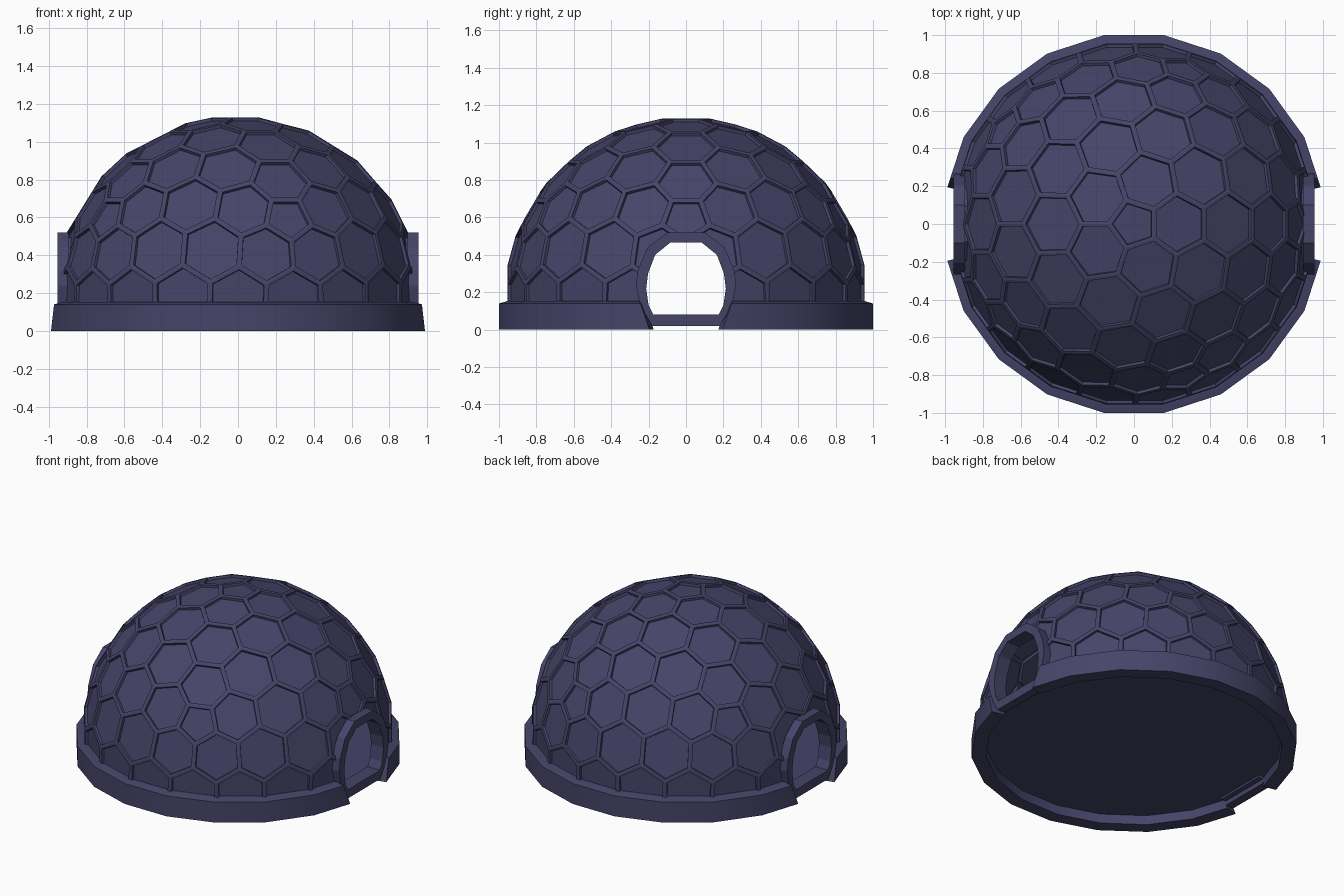
import bpy, bmesh
from math import atan2, cos, sin, radians
from mathutils import Vector, Matrix

if "Cube" in bpy.data.objects:
    bpy.data.objects.remove(bpy.data.objects["Cube"])

mat = bpy.data.materials.new("dark_slate")
mat.diffuse_color = (0.06, 0.058, 0.14, 1)
mat.use_nodes = True
mat.node_tree.nodes["Principled BSDF"].inputs["Base Color"].default_value = mat.diffuse_color


def finish(bm, name, fix=True, smooth=0):
    if fix:
        bmesh.ops.recalc_face_normals(bm, faces=bm.faces[:])
    me = bpy.data.meshes.new(name)
    bm.to_mesh(me)
    bm.free()
    if smooth:
        me.shade_smooth()
        me.set_sharp_from_angle(angle=radians(smooth))
    me.materials.append(mat)
    ob = bpy.data.objects.new(name, me)
    bpy.context.collection.objects.link(ob)
    return ob


def mirrored(half):
    # right half from top to bottom, then left half back up
    return half + [(-y, z) for y, z in reversed(half)]


# Doorway outlines (y, z)
outer = mirrored([(.10, .52), (.205, .44), (.258, .32), (.268, .24), (.245, .13), (.18, .02)])
inner = mirrored([(.085, .465), (.165, .40), (.203, .30), (.213, .22), (.20, .13), (.175, .08)])
middle = [((a + c) / 2, (b + d) / 2) for (a, b), (c, d) in zip(outer, inner)]

# Honeycomb dome: dual of an icosphere, one pentagon on top
R, CZ = 0.971, 0.167
ico = bmesh.new()
bmesh.ops.create_icosphere(ico, subdivisions=3, radius=1)
tip = next(v.co for v in ico.verts if len(v.link_edges) == 5 and 0.3 < v.co.z < 0.9)
turn = Matrix.Rotation(-atan2(tip.y, tip.x), 3, 'Z')
bmesh.ops.transform(ico, matrix=turn.to_4x4(), verts=ico.verts[:])
ico.faces.index_update()

dome = bmesh.new()
corners = [dome.verts.new(f.calc_center_median().normalized() * R) for f in ico.faces]
for v in ico.verts:
    if v.co.z < -0.3:
        continue
    n = v.co.normalized()
    u = n.orthogonal().normalized()
    w = n.cross(u)
    ring = [corners[f.index] for f in v.link_faces]
    ring.sort(key=lambda c: atan2(c.co.dot(w), c.co.dot(u)))
    dome.faces.new(ring)
ico.free()
bmesh.ops.delete(dome, geom=[v for v in dome.verts if not v.link_faces], context='VERTS')

# Raised ribs with sunken panels
panels = dome.faces[:]
dome.normal_update()
bmesh.ops.inset_individual(dome, faces=panels, thickness=0.014, use_even_offset=True)
bmesh.ops.inset_individual(dome, faces=panels, thickness=0.003, depth=-0.016, use_even_offset=True)
bmesh.ops.translate(dome, vec=(0, 0, CZ), verts=dome.verts[:])
bmesh.ops.bisect_plane(dome, geom=dome.verts[:] + dome.edges[:] + dome.faces[:],
                       plane_co=(0, 0, 0.1), plane_no=(0, 0, -1), clear_outer=True)

# Cut both doorways along each side of the outline
sides = []
for i, (y, z) in enumerate(middle):
    y2, z2 = middle[(i + 1) % len(middle)]
    sides.append((Vector((0, y, z)), Vector((0, z - z2, y2 - y)).normalized()))
for co, no in sides:
    faces = [f for f in dome.faces
             if abs(f.calc_center_median().x) > 0.75 and f.calc_center_median().z < 0.65]
    edges = list({e for f in faces for e in f.edges})
    verts = list({v for f in faces for v in f.verts})
    bmesh.ops.bisect_plane(dome, geom=verts + edges + faces, plane_co=co, plane_no=no)


def in_door(f):
    c = f.calc_center_median()
    return abs(c.x) > 0.7 and all((c - co).dot(no) < 0 for co, no in sides)


bmesh.ops.delete(dome, geom=[f for f in dome.faces if in_door(f)], context='FACES')
finish(dome, "honeycomb_dome", fix=False)

# Base ring: 20-sided kerb, one half on each side of the doors
profile = [(1.0, 0), (1.0, .14), (.955, .153), (.91, .153), (.91, 0)]


def kerb(name, s):
    bm = bmesh.new()
    rows = []
    for k in range(10):
        row = []
        for a, z in profile:
            if k in (0, 9):
                # slanted ends that hug the door frame
                y = .195 + .35 * z - (1 - a) * 0.25
                x = (a - y * sin(radians(18))) / cos(radians(18))
                x = x if k == 0 else -x
            else:
                t = radians(9 + 18 * k)
                r = a / cos(radians(9))
                x, y = r * cos(t), r * sin(t)
            row.append(bm.verts.new((x, y * s, z)))
        rows.append(row)
    m = len(profile)
    for p, q in zip(rows, rows[1:]):
        for i in range(m):
            j = (i + 1) % m
            bm.faces.new((p[i], p[j], q[j], q[i]))
    bm.faces.new(rows[0])
    bm.faces.new(rows[-1])
    finish(bm, name, smooth=25)


kerb("base_ring_back", 1)
kerb("base_ring_front", -1)

# Floor disc, level with the door sills
bm = bmesh.new()
rf = .915 / cos(radians(9))
bmesh.ops.create_cone(bm, cap_ends=True, segments=20, radius1=rf, radius2=rf, depth=.012,
                      matrix=Matrix.Translation((0, 0, .07)) @ Matrix.Rotation(radians(9), 4, 'Z'))
finish(bm, "floor")


# Door frames: arched rim with a narrower tunnel behind it
def door_frame(name, s):
    bm = bmesh.new()
    steps = ((outer, .895), (outer, .955), (inner, .955), (inner, .86), (middle, .86), (middle, .895))
    loops = [[bm.verts.new((s * x, y, z)) for y, z in line] for line, x in steps]
    n = len(outer)
    for a in range(len(loops)):
        p, q = loops[a], loops[(a + 1) % len(loops)]
        for i in range(n):
            j = (i + 1) % n
            bm.faces.new((p[i], p[j], q[j], q[i]))
    finish(bm, name)


door_frame("door_frame_right", 1)
door_frame("door_frame_left", -1)
